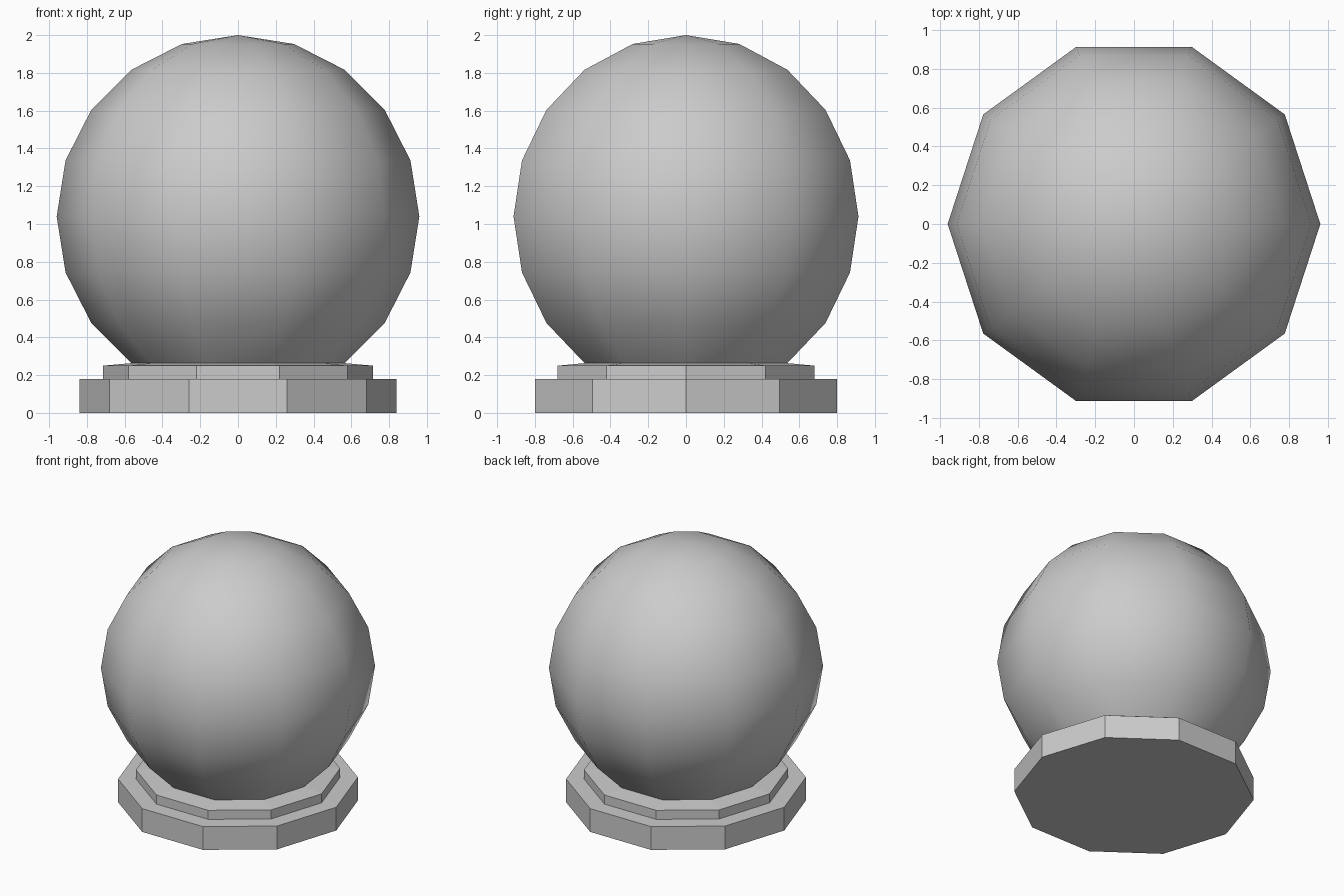
import bpy, bmesh
from math import sin, cos, pi

if "Cube" in bpy.data.objects:
    bpy.data.objects.remove(bpy.data.objects["Cube"])

SIDES = 10
R, CZ = 0.96, 1.04


def lathe(name, profile, smooth):
    """Spin (radius, z) points about z; a zero radius becomes a pole."""
    bm = bmesh.new()
    rings = []
    for r, z in profile:
        n = SIDES if r > 1e-6 else 1
        rings.append([bm.verts.new((r * cos(2 * pi * i / SIDES), r * sin(2 * pi * i / SIDES), z))
                      for i in range(n)])
    for a, b in zip(rings, rings[1:]):
        for i in range(SIDES):
            j = (i + 1) % SIDES
            if len(b) == 1:
                bm.faces.new((a[i], a[j], b[0]))
            else:
                bm.faces.new((a[i], a[j], b[j], b[i]))
    if name == "base":
        bm.faces.new(rings[0][::-1])
    for f in bm.faces:
        f.smooth = smooth
    mesh = bpy.data.meshes.new(name)
    bm.to_mesh(mesh)
    bm.free()
    obj = bpy.data.objects.new(name, mesh)
    bpy.context.collection.objects.link(obj)
    return obj


# Globe: low-poly ball, cut off where it meets the base
globe = [(R * sin(k * pi / 10), CZ + R * cos(k * pi / 10)) for k in range(8, 0, -1)]
lathe("globe", globe + [(0, CZ + R)], True)

# Base: two-step plinth whose top rises slightly to the globe
lathe("base", [(0.84, 0), (0.84, 0.18), (0.715, 0.18), (0.715, 0.25), globe[0]], False)
